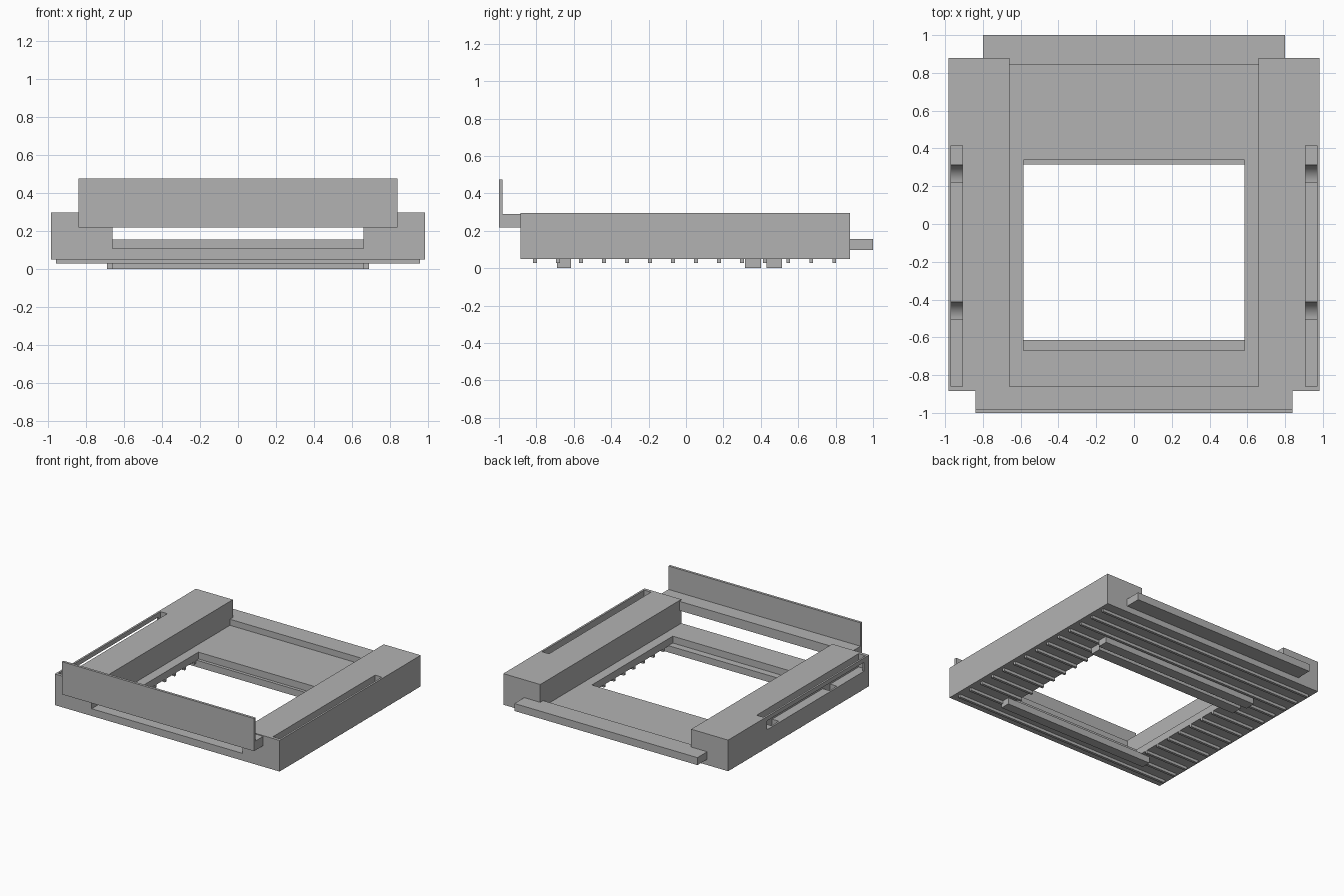
import bpy, bmesh, math
from mathutils import Vector

cube = bpy.data.objects.get("Cube")
if cube:
    bpy.data.objects.remove(cube, do_unlink=True)

grey = bpy.data.materials.new("plain grey")
grey.use_nodes = True
grey.diffuse_color = (0.45, 0.45, 0.45, 1)
grey.node_tree.nodes["Principled BSDF"].inputs["Base Color"].default_value = grey.diffuse_color


def prism(name, points, push):
    """Extrude a closed 3D outline along a vector."""
    bm = bmesh.new()
    face = bm.faces.new([bm.verts.new(p) for p in points])
    ext = bmesh.ops.extrude_face_region(bm, geom=[face])
    moved = [v for v in ext["geom"] if isinstance(v, bmesh.types.BMVert)]
    bmesh.ops.translate(bm, verts=moved, vec=Vector(push))
    bmesh.ops.recalc_face_normals(bm, faces=bm.faces)
    mesh = bpy.data.meshes.new(name)
    bm.to_mesh(mesh)
    bm.free()
    mesh.materials.append(grey)
    obj = bpy.data.objects.new(name, mesh)
    bpy.context.collection.objects.link(obj)
    return obj


def box(name, x, y, z):
    base = [(x[0], y[0], z[0]), (x[1], y[0], z[0]), (x[1], y[1], z[0]), (x[0], y[1], z[0])]
    return prism(name, base, (0, 0, z[1] - z[0]))


def cut(target, cutter):
    cutter.hide_render = True
    mod = target.modifiers.new("cut", "BOOLEAN")
    mod.operation = "DIFFERENCE"
    mod.solver = "EXACT"
    mod.object = cutter
    bpy.context.view_layer.objects.active = target
    bpy.ops.object.modifier_apply(modifier=mod.name)
    bpy.data.objects.remove(cutter, do_unlink=True)


# Body: floor and two raised side rails in one channel profile
front, back = -0.885, 0.878
bottom, floor, top = 0.05, 0.107, 0.296
inner, outer = 0.66, 0.983
half = [(outer, bottom), (outer, top), (inner, top), (inner, floor)]
profile = half + [(-x, z) for x, z in reversed(half)]
body = prism("tray_body", [(x, front, z) for x, z in profile], (0, back - front, 0))

# Square opening through the floor
hole_x, hole_y = 0.585, (-0.67, 0.34)
cut(body, box("opening_cutter", (-hole_x, hole_x), hole_y, (0, 0.2)))

# Slots in the rail tops, each with two quarter-round pockets in its floor
slot_z, radius, steps = 0.19, 0.093, 12
outline = [(-0.86, 0.4), (-0.86, slot_z)]
for y in (-0.505, 0.22):
    outline.append((y, slot_z))
    for i in range(steps + 1):
        a = math.pi / 2 * (1 - i / steps)
        outline.append((y + radius * math.cos(a), slot_z - radius * math.sin(a)))
outline += [(0.415, slot_z), (0.415, 0.4)]
for x in (-0.968, 0.908):
    cut(body, prism("slot_cutter", [(x, y, z) for y, z in outline], (0.06, 0, 0)))

# Side window into the right-hand slot
cut(body, box("window_cutter", (-1.1, -0.94), (-0.82, 0.39), (slot_z + 0.002, 0.262)))

# Front beam with upright lip, and rear tongue
box("front_beam", (-0.84, 0.84), (-0.985, -0.86), (0.217, 0.29))
box("front_lip", (-0.84, 0.84), (-1, -0.98), (0.217, 0.475))
box("rear_tongue", (-0.8, 0.8), (0.842, 1), (0.096, 0.155))

# Ribs under the floor, interrupted by the opening
for i in range(14):
    y = -0.807 + i * 0.123
    span = (y - 0.01, y + 0.01)
    z = (0.028, bottom + 0.005)
    if hole_y[0] < y < hole_y[1]:
        box("rib_left", (hole_x, 0.957), span, z)
        box("rib_right", (-0.957, -hole_x), span, z)
    else:
        box("rib", (-0.957, 0.957), span, z)

# Crossbars under the floor
for name, x, y in (("front_crossbar", 0.66, (-0.69, -0.615)),
                   ("middle_crossbar", 0.66, (0.315, 0.4)),
                   ("rear_crossbar", 0.69, (0.43, 0.512))):
    box(name, (-x, x), y, (0, bottom + 0.003))

# Smooth the rounded pockets, keep all other edges sharp
bpy.ops.object.select_all(action="DESELECT")
body.select_set(True)
bpy.context.view_layer.objects.active = body
bpy.ops.object.shade_smooth_by_angle(angle=math.radians(25))
